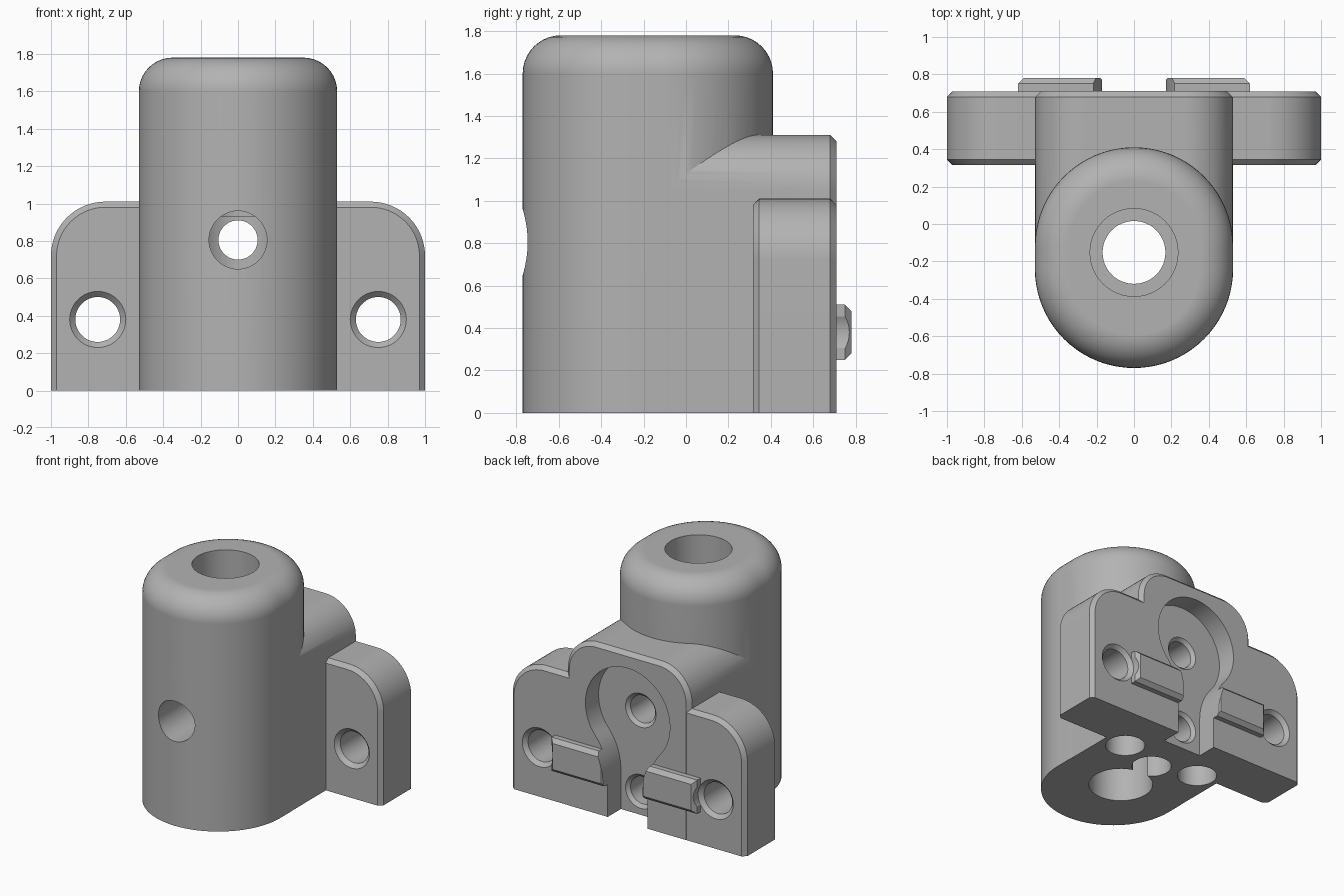
import bpy, bmesh
from math import sin, cos, pi, radians

if "Cube" in bpy.data.objects:
    bpy.data.objects.remove(bpy.data.objects["Cube"], do_unlink=True)

grey = bpy.data.materials.new("plain_grey")
grey.use_nodes = True
grey.diffuse_color = (0.45, 0.45, 0.45, 1)
grey.node_tree.nodes["Principled BSDF"].inputs["Base Color"].default_value = (0.45, 0.45, 0.45, 1)


def arc(cx, cy, r, start, end, n):
    """Points along an arc, angles in degrees."""
    steps = [radians(start + (end - start) * i / n) for i in range(n + 1)]
    return [(cx + r * cos(a), cy + r * sin(a)) for a in steps]


def loft(name, axis, rings):
    """Capped solid through (level, outline) rings stacked along an axis."""
    bm = bmesh.new()
    loops = []
    for level, outline in rings:
        place = (lambda u, v: (u, level, v)) if axis == "Y" else (lambda u, v: (u, v, level))
        loops.append([bm.verts.new(place(u, v)) for u, v in outline])
    for a, b in zip(loops, loops[1:]):
        for i in range(len(a)):
            j = (i + 1) % len(a)
            bm.faces.new((a[i], a[j], b[j], b[i]))
    bm.faces.new(loops[0])
    bm.faces.new(loops[-1])
    bmesh.ops.recalc_face_normals(bm, faces=bm.faces)
    mesh = bpy.data.meshes.new(name)
    bm.to_mesh(mesh)
    bm.free()
    mesh.materials.append(grey)
    obj = bpy.data.objects.new(name, mesh)
    bpy.context.collection.objects.link(obj)
    return obj


def stadium(inset):
    r = 0.53 - inset
    return arc(0, -0.12, r, 0, 180, 40) + arc(0, -0.24, r, 180, 360, 40)


def arch(half, height, radius, inset=0):
    """Upright panel with rounded top corners and a flat foot."""
    x, z = half - radius, height - radius
    r = radius - inset
    return ([(half - inset, 0)] + arc(x, z, r, 0, 90, 16)
            + arc(-x, z, r, 90, 180, 16) + [(-half + inset, 0)])


def rectangle(cx, cz, w, h):
    return [(cx - w, cz - h), (cx + w, cz - h), (cx + w, cz + h), (cx - w, cz + h)]


def bore(name, axis, cx, cy, profile):
    """Turned cutter from (level, radius) pairs."""
    return loft(name, axis, [(lv, arc(cx, cy, r, 0, 352.5, 47)) for lv, r in profile])


def combine(target, other, operation):
    other.hide_render = True
    mod = target.modifiers.new(operation, "BOOLEAN")
    mod.operation = operation
    mod.solver = "EXACT"
    mod.object = other
    bpy.context.view_layer.objects.active = target
    bpy.ops.object.modifier_apply(modifier=mod.name)
    bpy.data.objects.remove(other, do_unlink=True)


# Upright barrel with a rounded top edge
fillet = 0.18
rings = [(0, stadium(0))]
for i in range(11):
    a = pi / 2 * i / 10
    rings.append((1.78 - fillet + fillet * sin(a), stadium(fillet * (1 - cos(a)))))
body = loft("mount_body", "Z", rings)

# Rear block and flanged back plate, with chamfered rims
c = 0.03
block = loft("rear_block", "Y", [(-0.17, arch(0.528, 1.31, 0.26)),
                                 (0.71 - c, arch(0.528, 1.31, 0.26)),
                                 (0.71, arch(0.528, 1.31, 0.26, c))])
plate = loft("back_plate", "Y", [(0.315, arch(1, 1.01, 0.29, c)), (0.315 + c, arch(1, 1.01, 0.29)),
                                 (0.71 - c, arch(1, 1.01, 0.29)), (0.71, arch(1, 1.01, 0.29, c))])
# Trim a hair so the two rear faces do not share a plane
for v in plate.data.vertices:
    if v.co.y > 0.7:
        v.co.y -= 0.001
combine(body, block, "UNION")
combine(body, plate, "UNION")

# Locating ridges on the back
for s in (-1, 1):
    ridge = loft("ridge", "Y", [(0.65, rectangle(s * 0.385, 0.38, 0.235, 0.13)),
                                (0.75, rectangle(s * 0.385, 0.38, 0.235, 0.13)),
                                (0.78, rectangle(s * 0.385, 0.38, 0.205, 0.1))])
    combine(body, ridge, "UNION")

# Keyhole pocket open at the foot of the back
half = arc(0, 0.83, 0.36, 90, -40, 28)
half += arc(0.622, 0.308, 0.452, 140, 180, 12)[1:] + [(0.17, -0.1)]
keyhole = half + [(-x, z) for x, z in reversed(half[1:])]
cutters = [loft("pocket", "Y", [(0.55, keyhole), (0.9, keyhole)])]

# Stepped main bore
cutters.append(bore("main_bore", "Z", 0, -0.152, [
    (-0.1, 0.235), (0.93, 0.235), (0.93, 0.168), (1.15, 0.168), (1.15, 0.235), (1.9, 0.235)]))

# Cross hole from the front and lower hole behind it
cutters.append(bore("cross_hole", "Y", 0, 0.805, [
    (-0.9, 0.155), (-0.15, 0.155), (-0.15, 0.105), (0.525, 0.105), (0.57, 0.15)]))
cutters.append(bore("lower_hole", "Y", 0, 0.18, [(0.2, 0.105), (0.525, 0.105), (0.57, 0.15)]))

# Blind holes in the underside
cutters.append(bore("foot_hole", "Z", 0, 0.2, [(-0.1, 0.145), (0.4, 0.145)]))
for s in (-1, 1):
    cutters.append(bore("foot_hole", "Z", s * 0.345, 0.31, [(-0.1, 0.145), (0.5, 0.145)]))
    # Countersunk flange holes
    cutters.append(bore("flange_hole", "Y", s * 0.75, 0.38, [
        (0.3, 0.165), (0.345, 0.12), (0.68, 0.12), (0.71, 0.15), (0.85, 0.15)]))

for cutter in cutters:
    combine(body, cutter, "DIFFERENCE")

# Smooth curved walls, crisp edges
bpy.ops.object.select_all(action="DESELECT")
body.select_set(True)
bpy.context.view_layer.objects.active = body
bpy.ops.object.shade_smooth_by_angle(angle=radians(25))
weighted = body.modifiers.new("weighted_normals", "WEIGHTED_NORMAL")
weighted.keep_sharp = True
